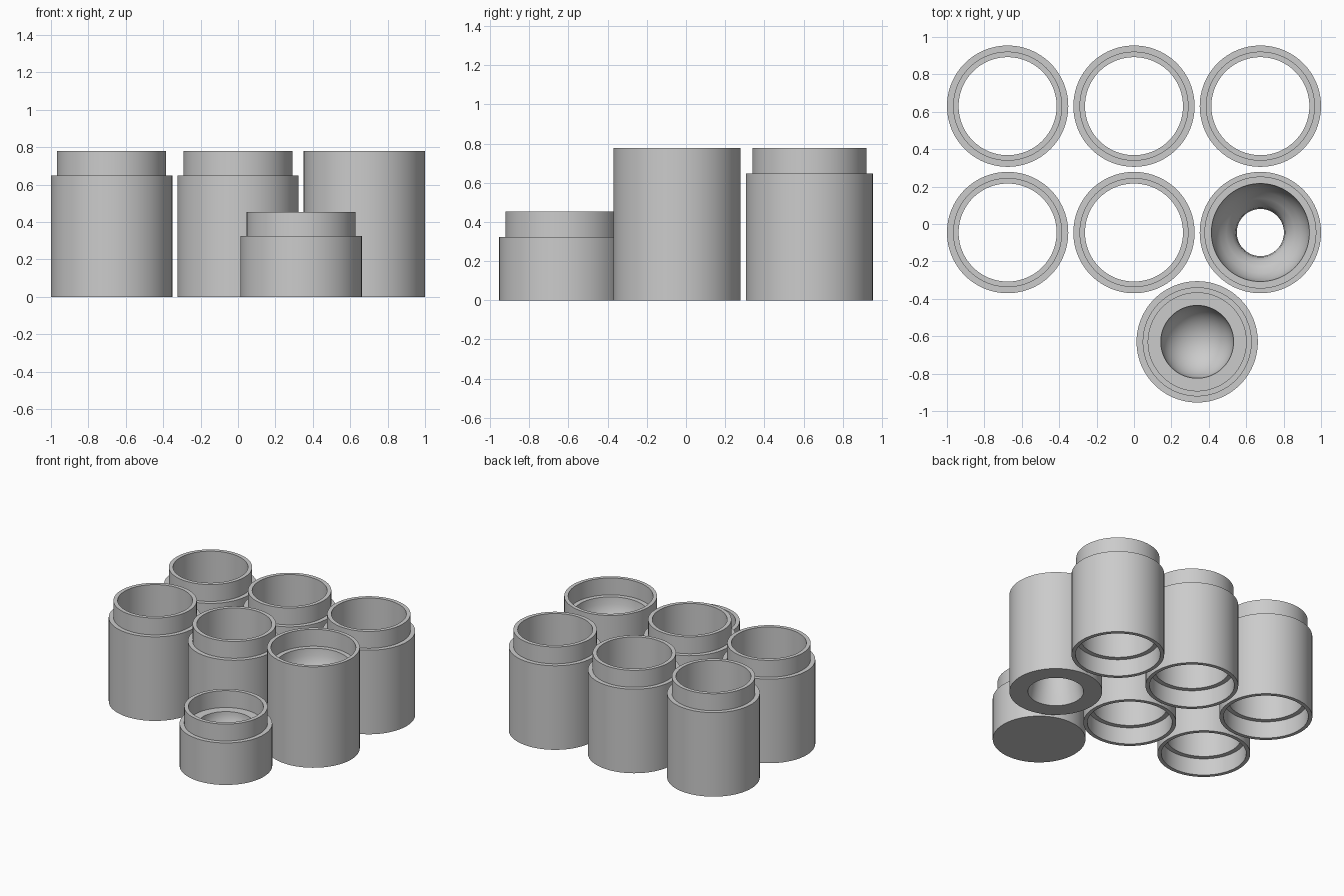
import bpy
import bmesh
import math

cube = bpy.data.objects.get("Cube")
if cube:
    bpy.data.objects.remove(cube, do_unlink=True)

# Shared dimensions
BODY_R = 0.3243
NECK_R = 0.2915
SOCKET_R = 0.2965
BORE_R = 0.262
BOWL_R = 0.1946
JOINT = 0.13
SHOULDER = 0.6486
TOP = SHOULDER + JOINT
PITCH = 0.6757
BACK_Y = 0.63
FRONT_Y = BACK_Y - PITCH
SEGMENTS = 96

grey = bpy.data.materials.new("light grey")
grey.use_nodes = True
colour = (0.6, 0.6, 0.6, 1)
grey.diffuse_color = colour
grey.node_tree.nodes["Principled BSDF"].inputs["Base Color"].default_value = colour


def lathe(name, profile, x, y, closed):
    """Turn a (radius, height) profile around the vertical axis."""
    bm = bmesh.new()
    verts = [bm.verts.new((r, 0, z)) for r, z in profile]
    edges = [bm.edges.new(pair) for pair in zip(verts, verts[1:])]
    if closed:
        edges.append(bm.edges.new((verts[-1], verts[0])))
    bmesh.ops.spin(bm, geom=verts + edges, cent=(0, 0, 0), axis=(0, 0, 1),
                   angle=math.tau, steps=SEGMENTS, use_duplicate=False)
    bmesh.ops.remove_doubles(bm, verts=bm.verts, dist=0.0001)
    bmesh.ops.recalc_face_normals(bm, faces=bm.faces)
    mesh = bpy.data.meshes.new(name)
    bm.to_mesh(mesh)
    bm.free()
    mesh.materials.append(grey)
    obj = bpy.data.objects.new(name, mesh)
    obj.location = (x, y, 0)
    bpy.context.collection.objects.link(obj)
    bpy.ops.object.select_all(action="DESELECT")
    obj.select_set(True)
    bpy.context.view_layer.objects.active = obj
    bpy.ops.object.shade_smooth_by_angle(angle=math.radians(30))
    return obj


# Open stacking tubes: neck on top, matching socket underneath
tube = [(SOCKET_R, 0), (BODY_R, 0), (BODY_R, SHOULDER), (NECK_R, SHOULDER),
        (NECK_R, TOP), (BORE_R, TOP), (BORE_R, JOINT), (SOCKET_R, JOINT)]
spots = [(-PITCH, BACK_Y), (0, BACK_Y), (PITCH, BACK_Y),
         (-PITCH, FRONT_Y), (0, FRONT_Y)]
for i, (x, y) in enumerate(spots, 1):
    lathe(f"stacking_tube_{i}", tube, x, y, True)

# Funnel section: socket facing up, curved bowl, throat flaring to the bottom
throat = [(0.257, 0.595), (0.242, 0.545), (0.217, 0.5), (0.182, 0.463),
          (0.15, 0.43), (0.132, 0.39), (0.126, 0.34)]
funnel = [(BOWL_R, 0), (BODY_R, 0), (BODY_R, TOP), (SOCKET_R, TOP),
          (SOCKET_R, SHOULDER), (BORE_R, SHOULDER)] + throat
lathe("funnel_section", funnel, PITCH, FRONT_Y, True)

# Base cup: necked rim, flat floor ring and hemispherical bowl
floor = SHOULDER / 2
rim = floor + JOINT
bowl = [(BOWL_R * math.cos(a), floor - BOWL_R * math.sin(a))
        for a in (math.pi / 2 * i / 16 for i in range(17))]
cup = [(0, 0), (BODY_R, 0), (BODY_R, floor), (NECK_R, floor),
       (NECK_R, rim), (BORE_R, rim), (BORE_R, floor)] + bowl
lathe("base_cup", cup, PITCH / 2, -BACK_Y, False)
